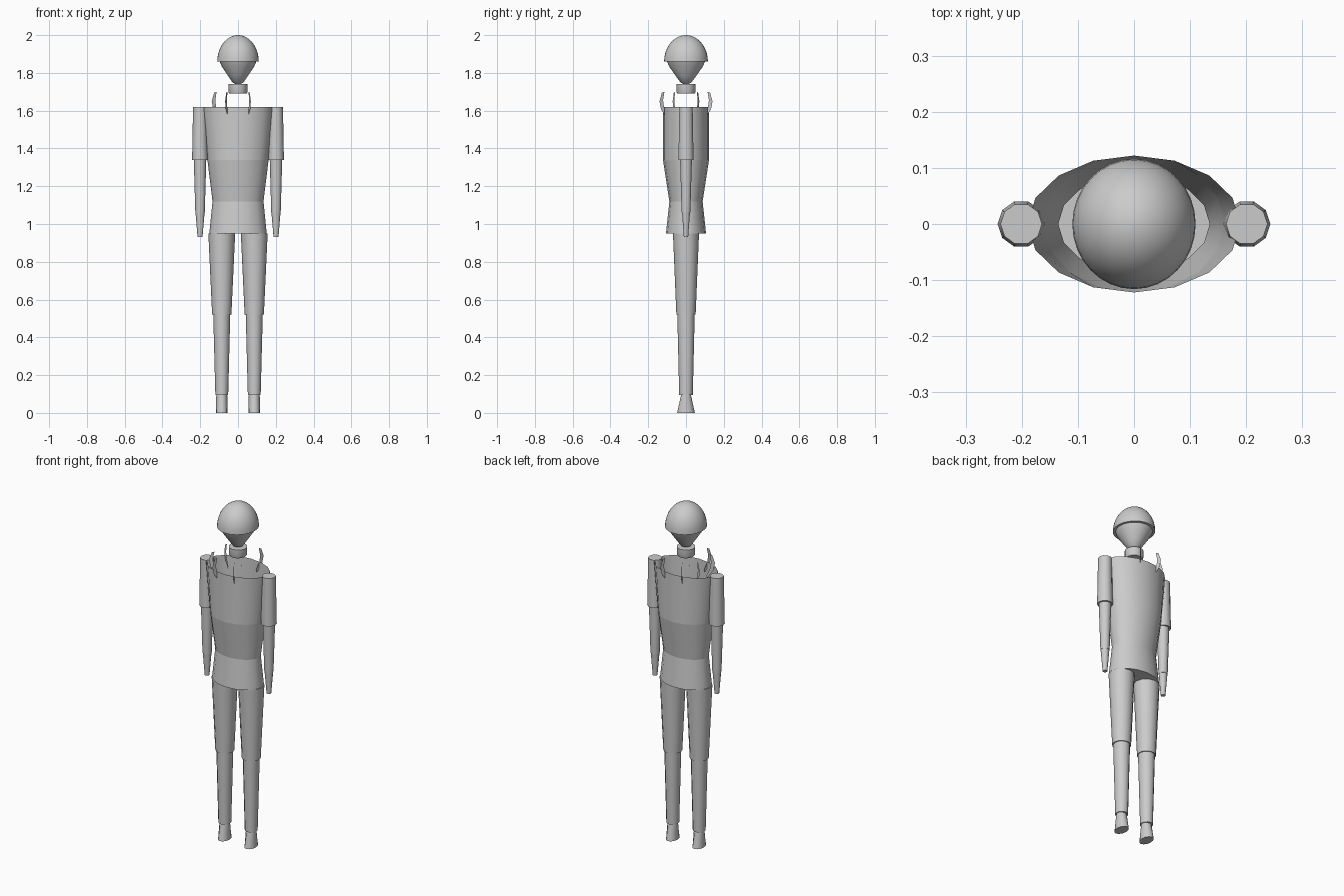
import bpy, bmesh
from math import cos, sin, pi, radians

if "Cube" in bpy.data.objects:
    bpy.data.objects.remove(bpy.data.objects["Cube"])


def finish(bm, name, smooth=True):
    bmesh.ops.recalc_face_normals(bm, faces=bm.faces)
    me = bpy.data.meshes.new(name)
    bm.to_mesh(me)
    bm.free()
    ob = bpy.data.objects.new(name, me)
    bpy.context.collection.objects.link(ob)
    if smooth:
        bpy.ops.object.select_all(action='DESELECT')
        ob.select_set(True)
        bpy.context.view_layer.objects.active = ob
        bpy.ops.object.shade_smooth_by_angle(angle=radians(40))
    return ob


def loft(name, rings, n, cx=0, bottom=True, top=True):
    """Stack elliptical rings (z, rx, ry) from bottom to top."""
    bm = bmesh.new()
    loops = [[bm.verts.new((cx + rx * cos(2 * pi * i / n), ry * sin(2 * pi * i / n), z))
              for i in range(n)] for z, rx, ry in rings]
    for a, b in zip(loops, loops[1:]):
        for i in range(n):
            j = (i + 1) % n
            bm.faces.new((a[i], a[j], b[j], b[i]))
    if bottom:
        bm.faces.new(loops[0][::-1])
    if top:
        bm.faces.new(loops[-1])
    return finish(bm, name)


# Head: half-ellipsoid skull over a tapered jaw, short neck
dome = [(1.86 + 0.14 * sin(t), 0.11 * cos(t), 0.116 * cos(t))
        for t in [radians(a) for a in (0, 10, 20, 30, 40, 50, 60, 70, 80, 88)]]
loft("skull", dome, 32)
loft("jaw", [(1.74, 0.012, 0.012), (1.748, 0.028, 0.028), (1.785, 0.053, 0.055),
             (1.835, 0.086, 0.09), (1.86, 0.097, 0.1)], 32)
loft("neck", [(1.69, 0.046, 0.046), (1.70, 0.05, 0.05), (1.74, 0.05, 0.05)], 16)

# Torso: open at the top, closed at the hips
loft("hips", [(0.95, 0.152, 0.106), (1.12, 0.135, 0.088)], 16, top=False)
loft("waist", [(1.12, 0.135, 0.088), (1.34, 0.162, 0.122)], 16, bottom=False, top=False)
loft("chest", [(1.34, 0.162, 0.122), (1.62, 0.19, 0.122)], 16, bottom=False, top=False)

# Arms and legs
for side, s in (("left", 1), ("right", -1)):
    ax, lx = s * 0.201, s * 0.086
    loft(side + "_upper_arm", [(1.34, 0.042, 0.042), (1.62, 0.037, 0.037)], 10, ax)
    loft(side + "_forearm", [(1.06, 0.025, 0.024), (1.34, 0.033, 0.033)], 10, ax)
    loft(side + "_hand", [(0.93, 0.013, 0.012), (1.06, 0.024, 0.022)], 10, ax)
    loft(side + "_thigh", [(0.52, 0.051, 0.051), (0.95, 0.071, 0.069)], 12, lx)
    loft(side + "_shin", [(0.095, 0.034, 0.036), (0.52, 0.045, 0.046)], 12, lx)
    loft(side + "_foot", [(0, 0.031, 0.047), (0.095, 0.029, 0.026)], 12, lx)

# Collar claws: thin upright crescents standing radially around the neck
outer = [(0.115, 1.56), (0.148, 1.61), (0.156, 1.65), (0.142, 1.695)]
inner = [(0.11, 1.575), (0.13, 1.62), (0.135, 1.655), (0.127, 1.70)]
for k, a in enumerate([s * d for d in (64, 116, 153) for s in (1, -1)]):
    c, d = cos(radians(a)), sin(radians(a))
    bm = bmesh.new()
    o, i = [[bm.verts.new((r * c, r * d, z)) for r, z in pts] for pts in (outer, inner)]
    for m in range(3):
        bm.faces.new((o[m], o[m + 1], i[m + 1], i[m]))
    finish(bm, "collar_claw_%d" % (k + 1), smooth=False)
